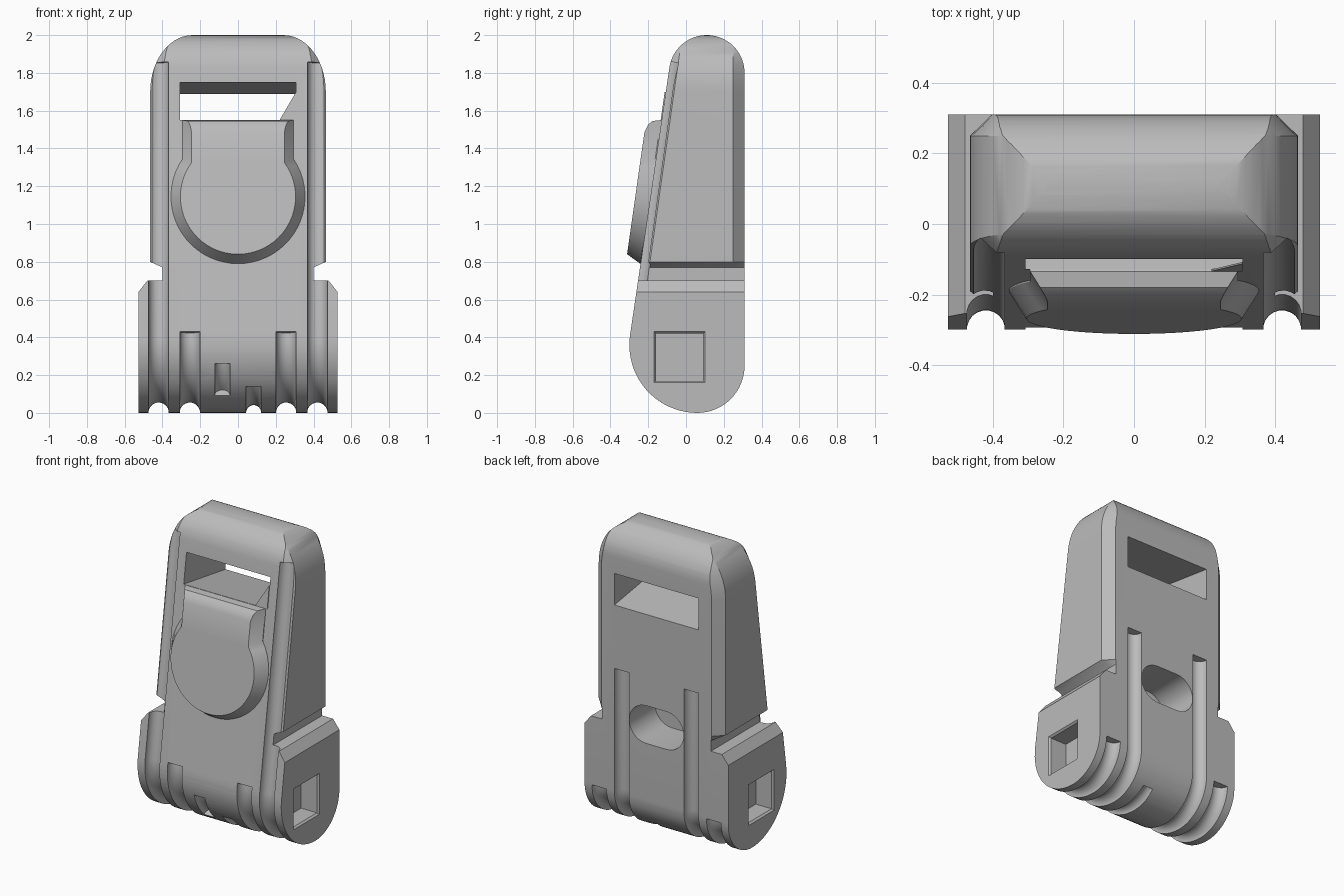
import bpy, bmesh
from math import sin, cos, radians, acos, pi, hypot

if "Cube" in bpy.data.objects:
    bpy.data.objects.remove(bpy.data.objects["Cube"])

grey = bpy.data.materials.new("plain_grey")
grey.use_nodes = True
grey.diffuse_color = (0.5, 0.5, 0.5, 1)
grey.node_tree.nodes["Principled BSDF"].inputs["Base Color"].default_value = (0.5, 0.5, 0.5, 1)


def loft(name, rings):
    """Closed solid through rings of equal point count, normals outward."""
    bm = bmesh.new()
    loops = [[bm.verts.new(p) for p in ring] for ring in rings]
    n = len(loops[0])
    for a, b in zip(loops, loops[1:]):
        for i in range(n):
            bm.faces.new((a[i], a[(i + 1) % n], b[(i + 1) % n], b[i]))
    bm.faces.new(reversed(loops[0]))
    bm.faces.new(loops[-1])
    if bm.calc_volume(signed=True) < 0:
        bmesh.ops.reverse_faces(bm, faces=bm.faces)
    mesh = bpy.data.meshes.new(name)
    bm.to_mesh(mesh)
    bm.free()
    mesh.materials.append(grey)
    ob = bpy.data.objects.new(name, mesh)
    bpy.context.collection.objects.link(ob)
    return ob


def measure(mesh):
    """Volume and depth of a mesh."""
    bm = bmesh.new()
    bm.from_mesh(mesh)
    ys = [v.co.y for v in bm.verts] or [0]
    volume = bm.calc_volume()
    bm.free()
    return volume, max(ys) - min(ys)


def carve(target, tool, operation='DIFFERENCE'):
    """Cut with the first solver that really removes material."""
    saved = target.data.copy()
    volume, depth = measure(saved)
    bpy.context.view_layer.objects.active = target
    for solver in ('MANIFOLD', 'EXACT'):
        mod = target.modifiers.new("carve", 'BOOLEAN')
        mod.operation, mod.solver, mod.object = operation, solver, tool
        bpy.ops.object.modifier_apply(modifier=mod.name)
        new_volume, new_depth = measure(target.data)
        if volume * 0.3 < new_volume < volume * 0.9999 and new_depth < depth + 0.001:
            break
        target.data = saved.copy()
    bpy.data.objects.remove(tool)


def arc(cy, cz, r, start, end, steps):
    angles = [radians(start + (end - start) * i / steps) for i in range(steps + 1)]
    return [(cy + r * cos(a), cz + r * sin(a)) for a in angles]


def front(z):
    """Depth of the sloping front face at a height."""
    return -0.09 - (1.86 - z) * 0.142


def prism_x(name, pts, x0, x1):
    return loft(name, [[(x, y, z) for y, z in pts] for x in (x0, x1)])


# Side profile extruded across the width
profile = (arc(0.06, 0.36, 0.36, 172, 270, 20) + arc(0.06, 0.25, 0.25, 270, 360, 16)[1:]
           + arc(0.11, 1.8, 0.2, 0, 172, 28))
body = prism_x("clip_body", profile, -0.6, 0.6)

# Front outline with flanges, neck and rounded shoulders; front and rear edges chamfered
flange = [(0.527, -0.1), (0.527, 0.64), (0.48, 0.70), (0.40, 0.70), (0.40, 0.77)]
shoulder = [(0.24 + 0.225 * cos(a), 1.70 + 0.30 * sin(a))
            for a in [pi / 2 * i / 14 for i in range(14)]]


def outline(depth, squeeze):
    upper = [(0.24 + (x - 0.24) * squeeze, z) for x, z in [(0.465, 0.80)] + shoulder]
    half = flange + upper + [(0.24, 2.0), (0.20, 2.05)]
    pts = half + [(-x, z) for x, z in reversed(half)]
    return [(x, depth(z), z) for x, z in pts]


carve(body, loft("outline_tool", [outline(lambda z: -0.6, 0.73),
                                  outline(lambda z: front(z) - 0.002, 0.73),
                                  outline(lambda z: front(z) + 0.05, 1),
                                  outline(lambda z: 0.25, 1),
                                  outline(lambda z: 0.312, 0.72),
                                  outline(lambda z: 0.4, 0.72)]), 'INTERSECT')


# Half-round cord channels that follow the surface
def channel(x, path, r):
    rings = []
    for i, (y, z) in enumerate(path):
        a, b = path[max(i - 1, 0)], path[min(i + 1, len(path) - 1)]
        dy, dz = b[0] - a[0], b[1] - a[1]
        d = hypot(dy, dz)
        rings.append([(x + r * cos(t), y - dz / d * r * sin(t), z + dy / d * r * sin(t))
                      for t in [2 * pi * (k + 0.5) / 20 for k in range(20)]])
    carve(body, loft("channel_tool", rings))


under = arc(0.06, 0.36, 0.359, 173.3, 268.7, 23) + arc(0.06, 0.25, 0.249, 271.7, 358.6, 19)
for side in (-1, 1):
    channel(side * 0.42, [(front(1.86), 1.86)] + under, 0.054)
    channel(side * 0.255, [(front(0.43), 0.43)] + under + [(0.309, 1.06)], 0.054)
channel(-0.083, arc(0.06, 0.36, 0.359, 196, 228, 7), 0.04)
channel(0.083, arc(0.06, 0.36, 0.359, 218, 300, 13), 0.04)

# Strap window sloping down towards the rear
window = [(-0.4, 1.592), (0.4, 1.466), (0.4, 1.676), (-0.4, 1.794)]
carve(body, prism_x("window_tool", window, -0.308, 0.308))

# Rear oblong pocket
right = arc(0.075, 0.75, 0.125, -90, 90, 14)
left = arc(-0.075, 0.75, 0.125, 90, 270, 14)
carve(body, loft("pocket_tool", [[(x, y, z) for x, z in right + left]
                                 for y in (0.04, 0.4)]))

# Square sockets with a bevelled rim on both flanges
for side in (-1, 1):
    rings = [[(side * x, -0.035 + h * u, 0.295 + h * v)
              for u, v in ((-1, -1), (1, -1), (1, 1), (-1, 1))]
             for x, h in ((0.40, 0.125), (0.515, 0.125), (0.53, 0.138), (0.56, 0.138))]
    carve(body, loft("socket_tool", rings))


# Raised round button with a tab reaching the window
def button_ring(t, r, neck, top):
    a = acos(neck / r)
    sweep = [a - (pi + 2 * a) * i / 40 for i in range(41)]
    pts = [(r * cos(s), 1.145 + r * sin(s)) for s in sweep]
    pts += [(-neck, top), (neck, top)]
    return [(x, front(z) - t, z) for x, z in pts]


button = loft("button", [button_ring(-0.03, 0.355, 0.295, 1.53),
                         button_ring(0.0, 0.355, 0.295, 1.55),
                         button_ring(0.045, 0.326, 0.266, 1.545),
                         button_ring(0.063, 0.314, 0.254, 1.525),
                         button_ring(0.077, 0.305, 0.245, 1.485)])

# Thin corner web beside the window
web = loft("corner_web", [[(x, front(z) + d, z)
                           for x, z in ((0.22, 1.55), (0.308, 1.55), (0.308, 1.70))]
                          for d in (0.0, 0.005)])

for ob in (body, button):
    bpy.ops.object.select_all(action='DESELECT')
    ob.select_set(True)
    bpy.context.view_layer.objects.active = ob
    bpy.ops.object.shade_smooth_by_angle(angle=radians(28))
